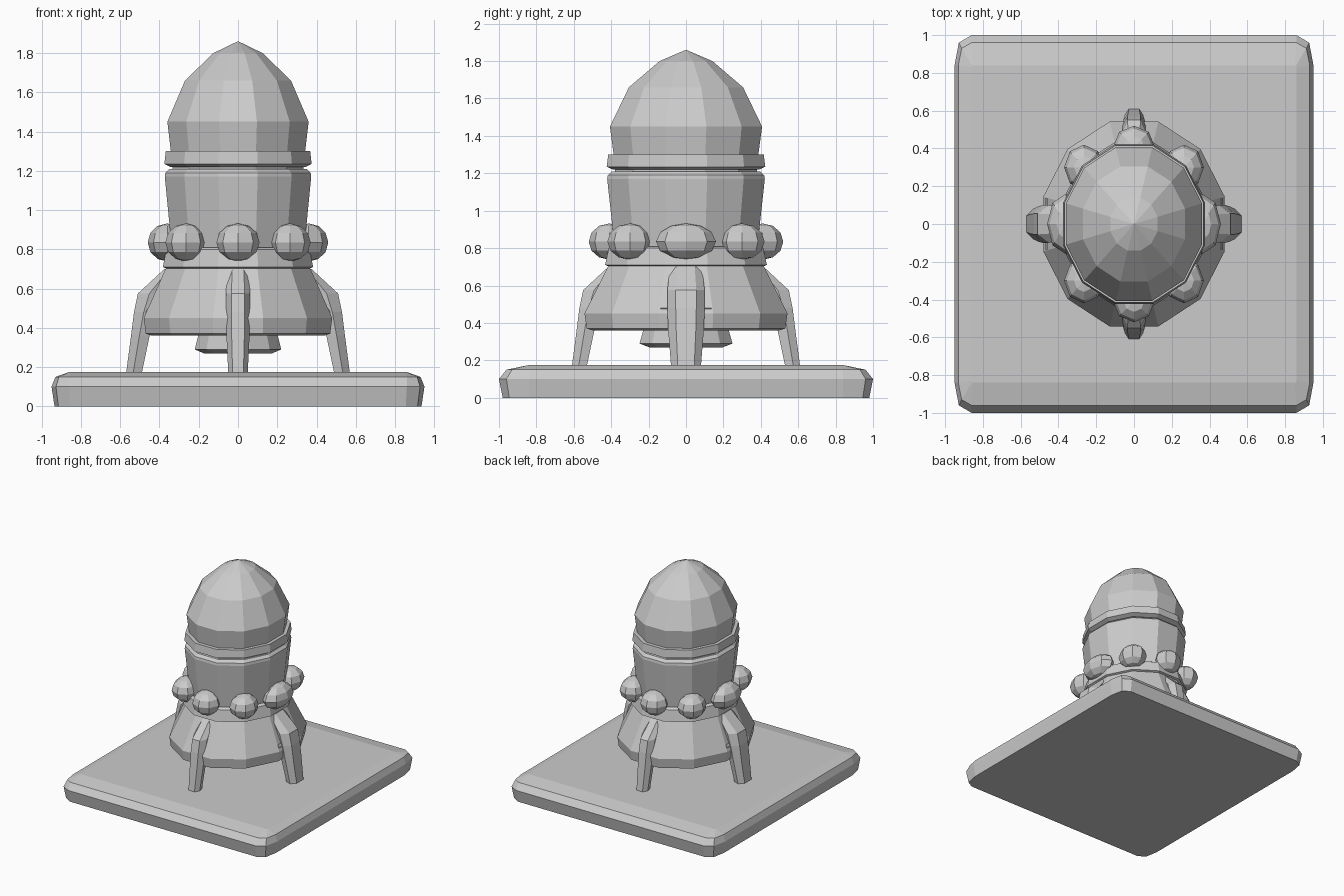
import bpy
import bmesh
from math import sin, cos, pi, radians

cube = bpy.data.objects.get("Cube")
if cube:
    bpy.data.objects.remove(cube, do_unlink=True)

grey = bpy.data.materials.new("plain grey")
grey.use_nodes = True
GREY = (0.6, 0.6, 0.6, 1)
grey.diffuse_color = GREY
grey.node_tree.nodes["Principled BSDF"].inputs["Base Color"].default_value = GREY

SIDES = 12
STRETCH = 1.13  # the hull is slightly deeper than wide


def add_object(name, bm):
    bmesh.ops.remove_doubles(bm, verts=bm.verts, dist=0.0005)
    bmesh.ops.recalc_face_normals(bm, faces=bm.faces)
    mesh = bpy.data.meshes.new(name)
    bm.to_mesh(mesh)
    bm.free()
    mesh.materials.append(grey)
    ob = bpy.data.objects.new(name, mesh)
    bpy.context.collection.objects.link(ob)
    return ob


def loft(name, sections):
    """Skin closed sections of equal point count and cap both ends."""
    bm = bmesh.new()
    rings = [[bm.verts.new(p) for p in s] for s in sections]
    n = len(rings[0])
    for a, b in zip(rings, rings[1:]):
        for i in range(n):
            j = (i + 1) % n
            bm.faces.new((a[i], a[j], b[j], b[i]))
    bm.faces.new(rings[0])
    bm.faces.new(rings[-1])
    return add_object(name, bm)


def hull_ring(radius, z):
    r = radius / cos(pi / SIDES)
    angles = [(i + 0.5) * 2 * pi / SIDES for i in range(SIDES)]
    return [(r * cos(a), r * STRETCH * sin(a), z) for a in angles]


def hull_part(name, profile):
    return loft(name, [hull_ring(r, z) for r, z in profile])


# Ground slab with softened corners and upper edge
def slab_ring(hx, hy, cx, cy, z):
    corner = [(hx, hy - cy), (hx - cx * 0.25, hy - cy * 0.25), (hx - cx, hy)]
    back = corner + [(-x, y) for x, y in reversed(corner)]
    return [(x, y, z) for x, y in back + [(-x, -y) for x, y in back]]


loft("base_slab", [
    slab_ring(0.935, 0.98, 0.08, 0.14, 0),
    slab_ring(0.95, 1.0, 0.09, 0.16, 0.1),
    slab_ring(0.93, 0.96, 0.07, 0.12, 0.15),
    slab_ring(0.86, 0.84, 0.01, 0.01, 0.175),
])

# Rocket hull, from the tip down
hull_part("nose_cone", [(0.001, 1.86), (0.125, 1.8), (0.27, 1.66),
                        (0.36, 1.45), (0.34, 1.28)])
hull_part("collar_ring", [(0.34, 1.3), (0.368, 1.3), (0.375, 1.235),
                          (0.345, 1.22)])
hull_part("hull_neck", [(0.335, 1.29), (0.335, 1.17)])
hull_part("main_hull", [(0.35, 1.21), (0.37, 1.19), (0.373, 1.17),
                        (0.335, 0.78)])
hull_part("lower_flange", [(0.35, 0.81), (0.365, 0.8), (0.383, 0.71),
                           (0.36, 0.7)])
hull_part("engine_skirt", [(0.365, 0.71), (0.48, 0.45), (0.47, 0.37),
                           (0.44, 0.36)])
hull_part("engine_nozzle", [(0.2, 0.37), (0.22, 0.29), (0.17, 0.268)])


# Round pods around the waist: position and half sizes
def pod(name, x, y, rx, ry):
    bm = bmesh.new()
    bmesh.ops.create_uvsphere(bm, u_segments=8, v_segments=6, radius=1)
    for v in bm.verts:
        v.co = (x + v.co.x * rx, y + v.co.y * ry, 0.835 + v.co.z * 0.097)
    add_object(name, bm)


for side, s in (("left", 1), ("right", -1)):
    pod(side + "_pod", s * 0.36, 0, 0.1, 0.16)
    for end, t in (("front", -1), ("back", 1)):
        pod(end + "_" + side + "_pod", s * 0.265, t * 0.3, 0.105, 0.12)
for end, t in (("front", -1), ("back", 1)):
    pod(end + "_pod", 0, t * 0.41, 0.11, 0.11)

# Landing legs: height, inner reach, outer reach, width factor
LEG = [(0.17, 0.49, 0.57, 0.8), (0.36, 0.45, 0.545, 0.95),
       (0.48, 0.42, 0.53, 1.0), (0.575, 0.38, 0.51, 1.0),
       (0.7, 0.32, 0.375, 0.85)]


def leg(name, angle, half, outward):
    c, s = round(cos(angle)), round(sin(angle))

    def place(reach, across, z):
        return (reach * c - across * s, reach * s + across * c, z)

    sections = []
    for z, inner, outer, f in LEG:
        w = half * f
        mid = inner + (outer - inner) * 0.55
        outline = [(inner, -w * 0.8), (mid, -w), (outer, -w * 0.55),
                   (outer, w * 0.55), (mid, w), (inner, w * 0.8)]
        sections.append([place(r + outward, a, z) for r, a in outline])
    loft(name, sections)

    # Small hinge pin through the leg
    pin = []
    for across in (-half - 0.035, half + 0.035):
        pin.append([place(0.45 + outward + 0.022 * cos(k * pi / 3), across,
                          0.48 + 0.022 * sin(k * pi / 3)) for k in range(6)])
    loft(name + "_pin", pin)


leg("left_leg", 0, 0.1, 0)
leg("right_leg", pi, 0.1, 0)
leg("back_leg", radians(90), 0.062, 0.04)
leg("front_leg", radians(270), 0.062, 0.04)
